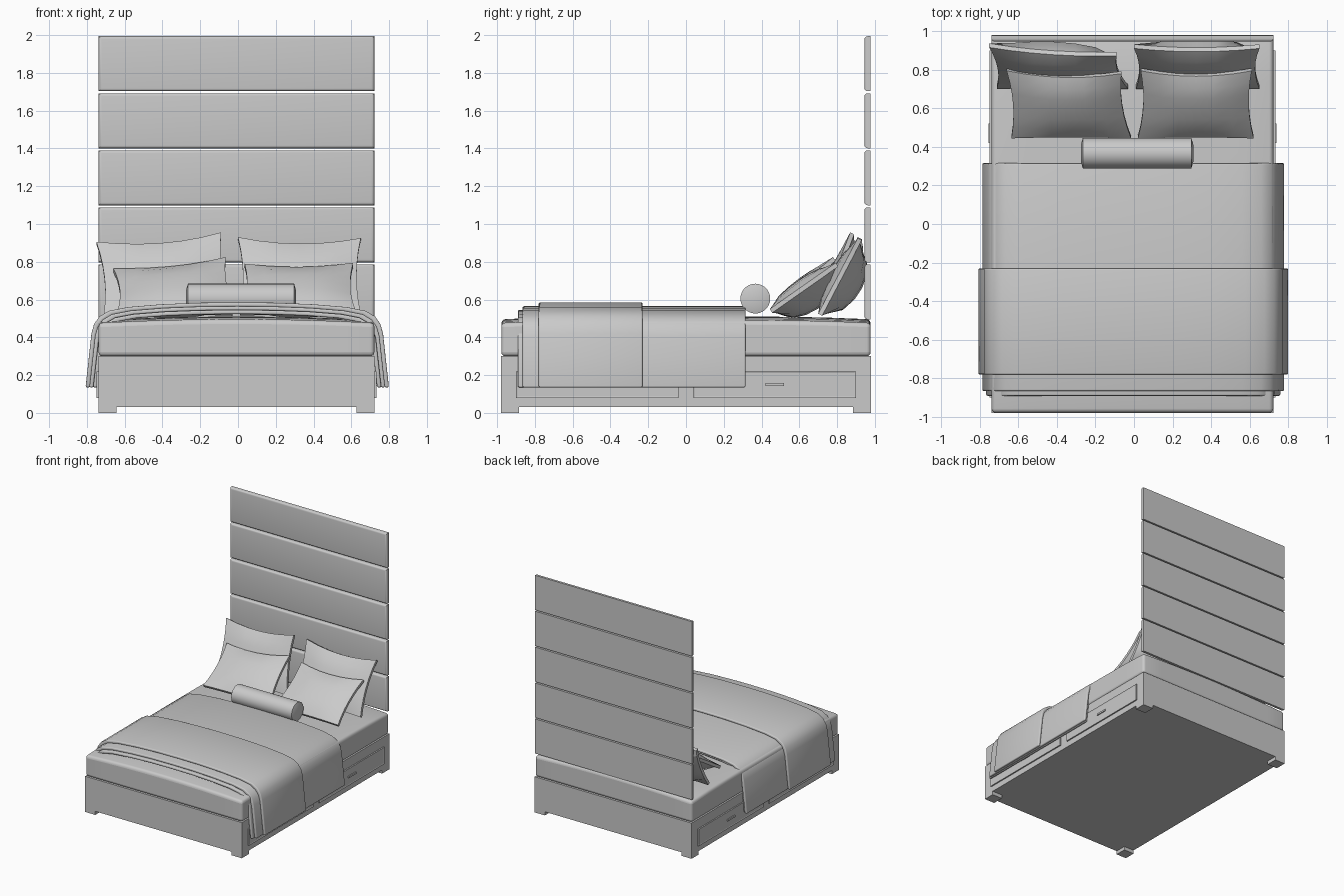
import bpy, bmesh
from mathutils import Vector

cube = bpy.data.objects.get("Cube")
if cube:
    bpy.data.objects.remove(cube, do_unlink=True)

grey = bpy.data.materials.new("plain grey")
grey.use_nodes = True
grey.diffuse_color = (0.59, 0.59, 0.59, 1)
grey.node_tree.nodes["Principled BSDF"].inputs["Base Color"].default_value = grey.diffuse_color

CX = -0.008          # centre line of the bed
HALF = 0.73          # half width of frame, mattress and headboard


def finish(name, bm, smooth=True, angle=0.6):
    bmesh.ops.recalc_face_normals(bm, faces=bm.faces)
    mesh = bpy.data.meshes.new(name)
    bm.to_mesh(mesh)
    bm.free()
    mesh.materials.append(grey)
    obj = bpy.data.objects.new(name, mesh)
    bpy.context.collection.objects.link(obj)
    if smooth:
        bpy.ops.object.select_all(action='DESELECT')
        obj.select_set(True)
        bpy.context.view_layer.objects.active = obj
        bpy.ops.object.shade_smooth_by_angle(angle=angle)
    return obj


def box_mesh(lo, hi):
    bm = bmesh.new()
    bmesh.ops.create_cube(bm, size=1)
    lo, hi = Vector(lo), Vector(hi)
    for v in bm.verts:
        v.co = (lo + hi) / 2 + v.co * (hi - lo)
    return bm


def round_edges(bm, edges, offset, segments=3):
    bmesh.ops.bevel(bm, geom=edges, offset=offset, segments=segments,
                    profile=0.5, affect='EDGES', clamp_overlap=True)


def sharp_edges(bm, limit=0.85):
    bm.normal_update()
    return [e for e in bm.edges if e.is_manifold and e.calc_face_angle() > limit]


# Frame and feet
left, right = CX - HALF, CX + HALF
finish("bed_base", box_mesh((left, -0.98, 0.03), (right, 0.98, 0.3)), False)
for x, side in ((left, "right"), (right - 0.095, "left")):
    for y, end in ((-0.98, "front"), (0.885, "back")):
        finish(f"{end}_{side}_foot",
               box_mesh((x, y, 0), (x + 0.095, y + 0.095, 0.032)), False)

# Drawers with recessed fronts and bar handles
for s, side in ((-1, "right"), (1, "left")):
    wall = CX + s * HALF
    for y, end in ((-0.47, "front"), (0.47, "back")):
        a, b = sorted((wall - s * 0.01, wall + s * 0.011))
        bm = box_mesh((a, y - 0.43, 0.078), (b, y + 0.43, 0.22))
        bm.normal_update()
        outer = [f for f in bm.faces if f.normal.x * s > 0.9]
        bmesh.ops.inset_region(bm, faces=outer, thickness=0.012, depth=-0.003)
        finish(f"{end}_{side}_drawer", bm, False)
        a, b = sorted((wall, wall + s * 0.016))
        finish(f"{end}_{side}_handle",
               box_mesh((a, y - 0.05, 0.143), (b, y + 0.05, 0.158)), False)

# Mattress with a gently crowned top
bm = box_mesh((left, -0.978, 0.3), (right, 0.978, 0.475))
bmesh.ops.subdivide_edges(bm, edges=bm.edges[:], cuts=7, use_grid_fill=True)
round_edges(bm, sharp_edges(bm), 0.035, 4)
for v in bm.verts:
    u, w = (v.co.x - CX) / HALF, v.co.y / 0.98
    lift = max(0, (v.co.z - 0.32) / 0.155)
    v.co.z += lift * (0.02 * (1 - u * u) + 0.015 * (1 - w ** 4))
finish("mattress", bm)

# Headboard panels, padded on the front only
for i in range(5):
    low = 0.495 + i * 0.302
    bm = box_mesh((left, 0.945, low), (right, 0.977, low + 0.291))
    front = [e for e in bm.edges if all(v.co.y < 0.95 for v in e.verts)]
    round_edges(bm, front, 0.016, 4)
    finish(f"headboard_panel_{i + 1}", bm)

# Draped covers, each one a shell over the same profile
DRAPE = [(0, 0.585), (0.2, 0.583), (0.4, 0.575), (0.58, 0.56), (0.68, 0.54),
         (0.73, 0.51), (0.758, 0.47), (0.772, 0.42), (0.785, 0.3), (0.803, 0.135)]


def drape_line(inset):
    half = [(x - inset * x / 0.8, z - inset * (z - 0.135) / 0.45) for x, z in DRAPE]
    return [(-x, z) for x, z in half[:0:-1]] + half


def cover(name, inset, thick, y0, y1):
    bm = bmesh.new()
    ring = drape_line(inset) + drape_line(inset + thick)[::-1]
    face = bm.faces.new([bm.verts.new((CX + 0.004 + x, y0, z)) for x, z in ring])
    new = bmesh.ops.extrude_face_region(bm, geom=[face])["geom"]
    for v in new:
        if isinstance(v, bmesh.types.BMVert):
            v.co.y = y1
    if not any(f.normal.y for f in bm.faces if f is face):
        bm.normal_update()
    bmesh.ops.recalc_face_normals(bm, faces=bm.faces)
    round_edges(bm, sharp_edges(bm), 0.008, 3)
    finish(name, bm)


cover("sheet", 0.04, 0.022, -0.89, 0.3)
cover("blanket", 0.02, 0.022, -0.865, 0.315)
cover("throw", 0.0, 0.022, -0.78, -0.23)


# Pillows: a cushion stretched between four corners, fuller at the back
def pillow(name, bl, br, tl, tr, front=0.04, back=0.12, rim=0.012):
    bl, br, tl, tr = map(Vector, (bl, br, tl, tr))
    normal = (br - bl).cross(tl - bl).normalized()
    bm = bmesh.new()
    bmesh.ops.create_cube(bm, size=2)
    bmesh.ops.subdivide_edges(bm, edges=bm.edges[:], cuts=5, use_grid_fill=True)
    for vert in bm.verts:
        u, v, w = vert.co
        puff = ((1 - u * u) * (1 - v * v)) ** 0.6 if max(abs(u), abs(v)) < 0.999 else 0
        s = (1 + u * (1 - 0.07 * (1 - v * v))) / 2
        t = (1 + v * (1 - (0.16 if v > 0 else 0.03) * (1 - u * u))) / 2
        spot = bl.lerp(br, s).lerp(tl.lerp(tr, s), t)
        vert.co = spot + normal * w * (rim + puff * (front if w > 0 else back))
        vert.co.z = max(vert.co.z, 0.495)
    finish(name, bm, angle=0.5)


pillow("back_right_pillow", (-0.71, 0.71, 0.52), (-0.03, 0.71, 0.52),
       (-0.75, 0.925, 0.9), (-0.09, 0.88, 0.95))
pillow("back_left_pillow", (0.01, 0.71, 0.52), (0.65, 0.71, 0.52),
       (0.0, 0.92, 0.925), (0.65, 0.92, 0.92))
pillow("front_right_pillow", (-0.635, 0.45, 0.54), (-0.015, 0.45, 0.54),
       (-0.66, 0.8, 0.755), (-0.065, 0.785, 0.815))
pillow("front_left_pillow", (0.02, 0.45, 0.54), (0.62, 0.45, 0.54),
       (0.035, 0.8, 0.78), (0.61, 0.8, 0.785))

# Bolster with slightly domed ends
bm = bmesh.new()
rings = []
for x, r in ((-0.275, 0.045), (-0.265, 0.079), (0.297, 0.079), (0.307, 0.045)):
    ring = bmesh.ops.create_circle(bm, segments=28, radius=r)["verts"]
    for v in ring:
        v.co = Vector((x, 0.367 + v.co.x, 0.605 + v.co.y))
    rings.append(ring)
for a, b in zip(rings, rings[1:]):
    for i in range(28):
        j = (i + 1) % 28
        bm.faces.new((a[i], a[j], b[j], b[i]))
bm.faces.new(rings[0])
bm.faces.new(rings[-1])
finish("bolster", bm)
